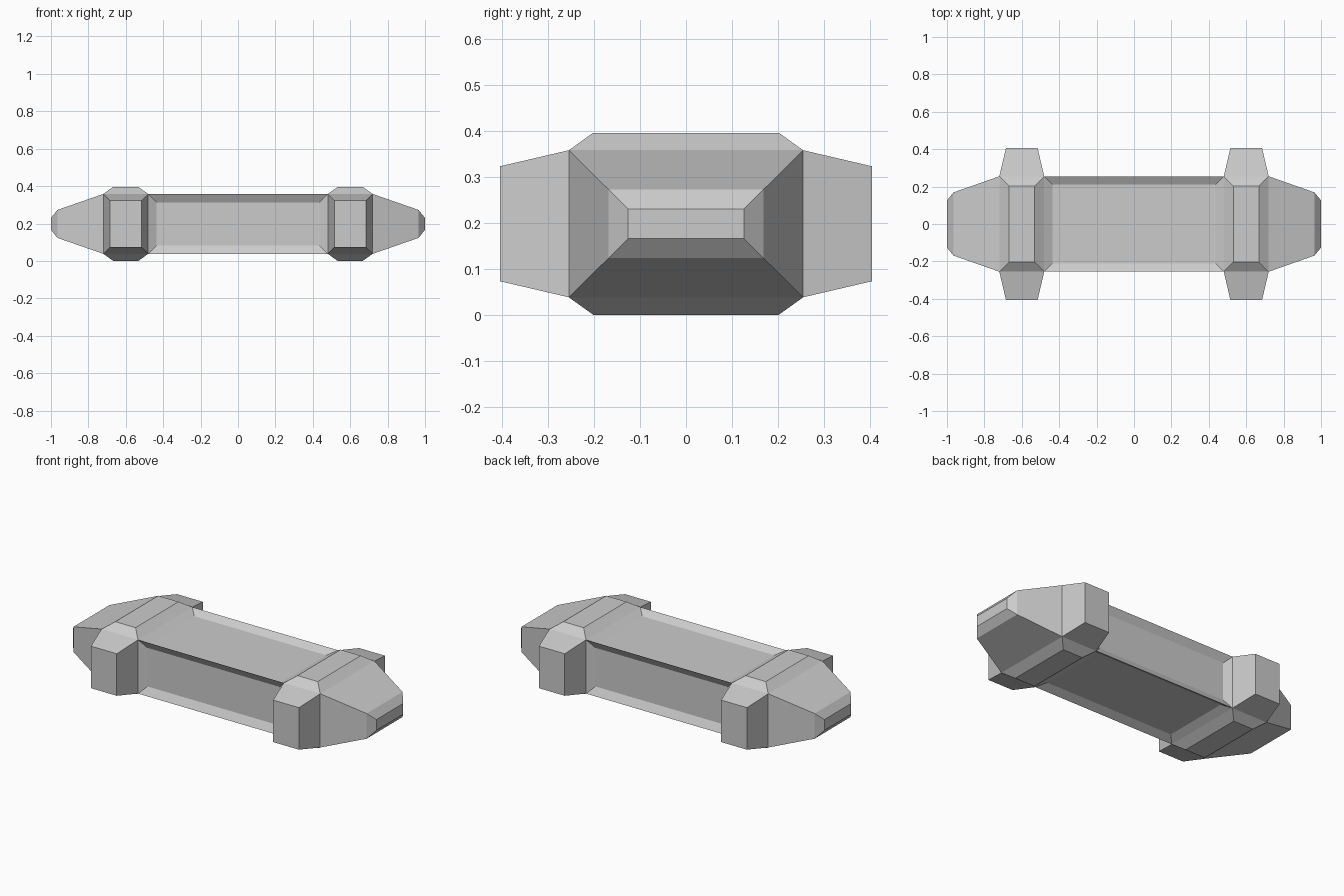
import bpy, bmesh

if "Cube" in bpy.data.objects:
    bpy.data.objects.remove(bpy.data.objects["Cube"])

MID_Z = 0.198
# stations along half the length: x, half width, half height
HALF = [(0.48, 0.255, 0.16), (0.72, 0.255, 0.16), (0.965, 0.169, 0.075), (1.0, 0.126, 0.032)]
STATIONS = [(-x, w, h) for x, w, h in reversed(HALF)] + HALF

bm = bmesh.new()

# four-sided hull lofted along x, with tapered noses
rings = [[bm.verts.new((x, sy * w, MID_Z + sz * h))
          for sy, sz in ((-1, -1), (1, -1), (1, 1), (-1, 1))] for x, w, h in STATIONS]
for a, b in zip(rings, rings[1:]):
    for i in range(4):
        j = (i + 1) % 4
        bm.faces.new((a[i], a[j], b[j], b[i]))
bm.faces.new(rings[0])
bm.faces.new(rings[-1])
bmesh.ops.recalc_face_normals(bm, faces=bm.faces)
bm.normal_update()


def flat_sides(x_min, x_max, axis):
    """Hull faces within an x range that face along +/- the given axis."""
    return [f for f in bm.faces if x_min <= abs(f.calc_center_median().x) <= x_max
            and abs(f.normal[axis]) > 0.99]


panels = flat_sides(0, 0.1, 1) + flat_sides(0, 0.1, 2)
wheels = flat_sides(0.55, 0.65, 1)
humps = flat_sides(0.55, 0.65, 2)

# sunken middle panels, side wheel blocks, raised humps above and below
for faces, inset, depth in ((panels, 0.045, -0.025), (wheels, 0.035, 0.15), (humps, 0.053, 0.038)):
    bmesh.ops.inset_individual(bm, faces=faces, thickness=inset, depth=depth, use_even_offset=True)

mesh = bpy.data.meshes.new("board_body")
bm.to_mesh(mesh)
bm.free()
bpy.context.collection.objects.link(bpy.data.objects.new("board_body", mesh))
